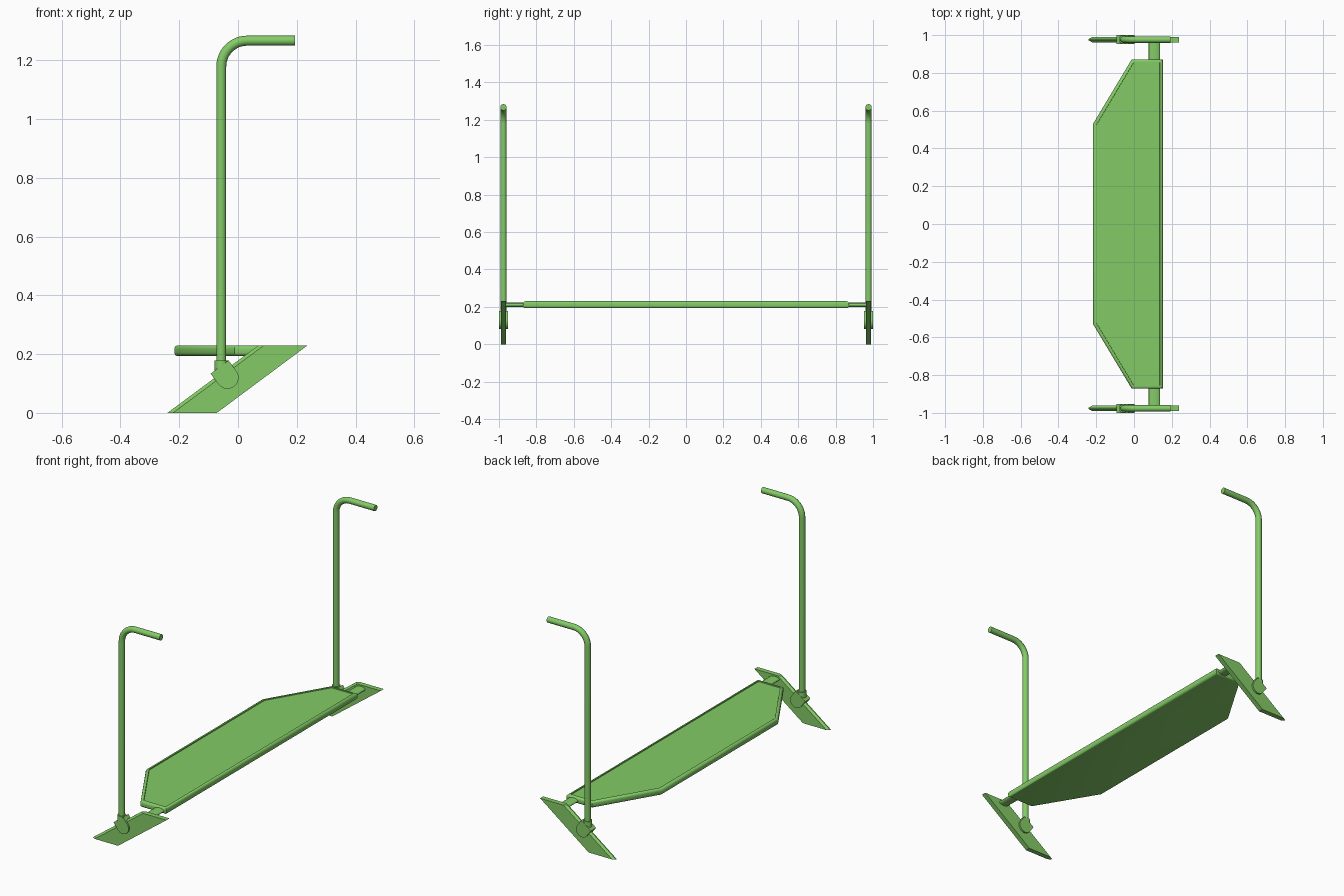
import bpy, bmesh
from math import pi, sin, cos, atan2, radians
from mathutils import Matrix, Vector

if "Cube" in bpy.data.objects:
    bpy.data.objects.remove(bpy.data.objects["Cube"], do_unlink=True)

green = bpy.data.materials.new("leaf green")
green.use_nodes = True
green.diffuse_color = (0.23, 0.6, 0.136, 1)
green.node_tree.nodes["Principled BSDF"].inputs["Base Color"].default_value = green.diffuse_color

END_Y = 0.976          # centre plane of each end assembly
SLOPE = atan2(0.23, 0.31)


def finish(bm, name):
    """Turn a bmesh into a smooth-by-angle object."""
    bmesh.ops.recalc_face_normals(bm, faces=bm.faces)
    mesh = bpy.data.meshes.new(name)
    bm.to_mesh(mesh)
    bm.free()
    ob = bpy.data.objects.new(name, mesh)
    bpy.context.collection.objects.link(ob)
    mesh.materials.append(green)
    bpy.ops.object.select_all(action='DESELECT')
    bpy.context.view_layer.objects.active = ob
    ob.select_set(True)
    bpy.ops.object.shade_smooth_by_angle(angle=radians(35))
    return ob


def prism(points, depth):
    """Closed outline extruded along the vector depth."""
    bm = bmesh.new()
    face = bm.faces.new([bm.verts.new(p) for p in points])
    side = bmesh.ops.extrude_face_region(bm, geom=[face])
    verts = [v for v in side["geom"] if isinstance(v, bmesh.types.BMVert)]
    bmesh.ops.translate(bm, verts=verts, vec=depth)
    bmesh.ops.recalc_face_normals(bm, faces=bm.faces)
    return bm


def cylinder(name, radius, depth, matrix):
    bm = bmesh.new()
    bmesh.ops.create_cone(bm, cap_ends=True, segments=32, radius1=radius,
                          radius2=radius, depth=depth, matrix=matrix)
    return finish(bm, name)


# Deck: rounded rim around a slightly sunken top panel
half = [(0.153, 0.872), (-0.012, 0.872), (-0.217, 0.53)]
outline = half + [(x, -y) for x, y in reversed(half)]
bm = prism([(x, y, 0.193) for x, y in outline], (0, 0, 0.037))
rim_edges = [e for e in bm.edges if abs(e.verts[0].co.z - e.verts[1].co.z) < 0.001]
bmesh.ops.bevel(bm, geom=rim_edges, offset=0.013, segments=4, profile=0.5, affect='EDGES')
top = max(bm.faces, key=lambda f: f.calc_center_median().z)
bmesh.ops.inset_region(bm, faces=[top], thickness=0.005)
bmesh.ops.inset_region(bm, faces=[top], thickness=0.001, depth=-0.005)
finish(bm, "deck")

for side, label in ((-1, "front"), (1, "back")):
    y = side * END_Y

    # Slanted foot plate with a chamfered upper edge
    t = 0.014
    bm = prism([(x, y - t, z) for x, z in
                ((-0.24, 0), (-0.072, 0), (0.237, 0.23), (0.07, 0.23))], (0, 2 * t, 0))
    long_edges = [e for e in bm.edges
                  if abs(e.verts[0].co.z - e.verts[1].co.z) > 0.1
                  and e.verts[0].co.x + e.verts[1].co.x < 0]
    bmesh.ops.bevel(bm, geom=long_edges, offset=0.011, segments=1, affect='EDGES')
    finish(bm, label + "_foot_plate")

    # Flattened link between the deck and the foot plate
    cylinder(label + "_link", 1, 0.13,
             Matrix.Translation((0.108, side * 0.905, 0.21))
             @ Matrix.Diagonal((0.03, 1, 0.012, 1)) @ Matrix.Rotation(pi / 2, 4, 'X'))

    # Clamp: round-bottomed block tilted with the plate
    r, w = 0.038, 0.024
    shape = [(r * cos(pi + i * pi / 16), r * sin(pi + i * pi / 16)) for i in range(17)]
    shape += [(r, 0.045), (-r, 0.045)]
    turn = Matrix.Translation((-0.036, y, 0.12)) @ Matrix.Rotation(-SLOPE, 4, 'Y')
    bm = prism([turn @ Vector((a, -w, b)) for a, b in shape], (0, 2 * w, 0))
    finish(bm, label + "_clamp")

    # Collar at the foot of the upright
    cylinder(label + "_collar", 0.023, 0.05, Matrix.Translation((-0.057, y, 0.153)))

    # Upright bending into a horizontal grip
    bend, x0, z1 = 0.088, -0.057, 1.267
    path = [(x0, 0.13)]
    path += [(x0 + bend * (1 - cos(i * pi / 24)), z1 - bend + bend * sin(i * pi / 24))
             for i in range(13)]
    path += [(0.194, z1)]
    curve = bpy.data.curves.new(label + "_handle", 'CURVE')
    curve.dimensions = '3D'
    curve.bevel_depth = 0.017
    curve.bevel_resolution = 6
    curve.use_fill_caps = True
    spline = curve.splines.new('POLY')
    spline.points.add(len(path) - 1)
    for point, (px, pz) in zip(spline.points, path):
        point.co = (px, y, pz, 1)
    handle = bpy.data.objects.new(label + "_handle", curve)
    bpy.context.collection.objects.link(handle)
    curve.materials.append(green)
    bpy.ops.object.select_all(action='DESELECT')
    bpy.context.view_layer.objects.active = handle
    handle.select_set(True)
    bpy.ops.object.convert(target='MESH')
    bpy.ops.object.shade_smooth_by_angle(angle=radians(35))
